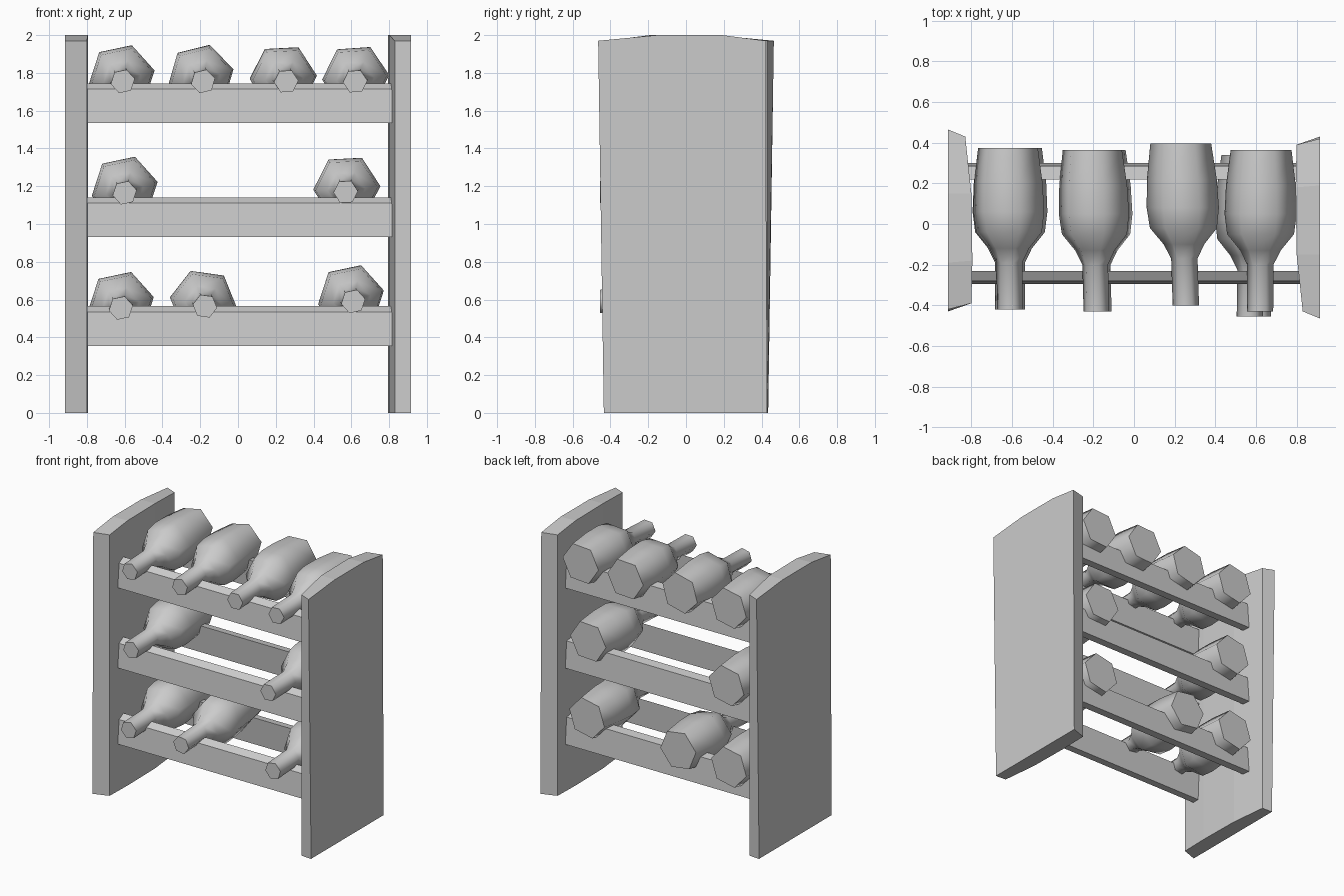
import bpy, bmesh
from math import cos, sin, pi, radians
from mathutils import Vector

if "Cube" in bpy.data.objects:
    bpy.data.objects.remove(bpy.data.objects["Cube"])


def make_object(name, verts, faces, smooth=None):
    mesh = bpy.data.meshes.new(name)
    bm = bmesh.new()
    vs = [bm.verts.new(v) for v in verts]
    for f in faces:
        bm.faces.new([vs[i] for i in f])
    bmesh.ops.recalc_face_normals(bm, faces=bm.faces)
    bm.to_mesh(mesh)
    bm.free()
    ob = bpy.data.objects.new(name, mesh)
    bpy.context.collection.objects.link(ob)
    if smooth:
        bpy.ops.object.select_all(action='DESELECT')
        ob.select_set(True)
        bpy.context.view_layer.objects.active = ob
        bpy.ops.object.shade_smooth_by_angle(angle=radians(smooth))
    return ob


def loft(name, rings, smooth=None):
    """Skin equal-sized rings of points and cap both ends."""
    n = len(rings[0])
    verts = [p for r in rings for p in r]
    faces = [(k * n + i, k * n + (i + 1) % n, (k + 1) * n + (i + 1) % n, (k + 1) * n + i)
             for k in range(len(rings) - 1) for i in range(n)]
    last = (len(rings) - 1) * n
    faces += [tuple(range(n)), tuple(range(last, last + n))]
    return make_object(name, verts, faces, smooth)


# Side panels: slightly bowed boards with an arched top, left is right turned 180 degrees
# columns: inner x, inner y, outer x, top outer y, bottom outer y, top z
columns = [(0.83, -0.43, 0.915, -0.465, -0.435, 1.97),
           (0.80, -0.15, 0.915, -0.15, -0.15, 2.0),
           (0.795, 0.18, 0.915, 0.19, 0.19, 2.0),
           (0.80, 0.39, 0.915, 0.42, 0.43, 1.97)]
for name, s in (("right_side_panel", 1), ("left_side_panel", -1)):
    rings = [[(s * xi, s * yi, 0), (s * xo, s * yb, 0), (s * xo, s * yt, zt), (s * xi, s * yi, zt)]
             for xi, yi, xo, yt, yb, zt in columns]
    loft(name, rings)

# Cross rails, front and back on each shelf; sections are (y, z below the rail top)
sections = {"front_rail": [(-0.23, 0), (-0.28, -0.03), (-0.295, -0.21), (-0.24, -0.21)],
            "back_rail": [(0.22, 0), (0.285, -0.01), (0.30, -0.21), (0.24, -0.21)]}
levels = [0.565, 1.14, 1.745]
for level, z in enumerate(levels):
    for name, sec in sections.items():
        loft(f"{name}_{level + 1}", [[(x, y, z + dz) for y, dz in sec] for x in (-0.82, 0.82)])

# Bottles: six-sided, lying with the neck to the front and dipping slightly
profile = [(0.375, 0.15), (0.20, 0.172), (0.06, 0.178), (-0.04, 0.165),
           (-0.12, 0.10), (-0.19, 0.065), (-0.42, 0.065)]


def bottle(name, x_body, x_neck, z, roll, shift=0.0):
    rings = []
    for y, r in profile:
        t = (0.375 - y) / 0.795
        cx = x_body + (x_neck - x_body) * t
        cz = z + 0.045 * (1 - t) + 0.01 * t
        rings.append([Vector((cx + r * cos(a), y + shift, cz + r * sin(a)))
                      for a in (radians(roll) + i * pi / 3 for i in range(6))])
    loft(name, rings, smooth=62)


# level, body x, neck x, height offset, roll, y shift
bottles = [(2, -0.62, -0.61, 0.0, 12, 0), (2, -0.205, -0.185, 0.0, 14, -0.01),
           (2, 0.23, 0.255, 0.0, 3, 0.02), (2, 0.625, 0.62, 0.0, 4, -0.01),
           (1, -0.60, -0.60, 0.015, 12, 0), (1, 0.58, 0.57, 0.02, 3, -0.035),
           (0, -0.62, -0.62, -0.02, 12, 0), (0, -0.19, -0.175, -0.01, -8, -0.01),
           (0, 0.59, 0.61, 0.015, 12, -0.035)]
for i, (level, xb, xn, dz, roll, shift) in enumerate(bottles):
    bottle(f"bottle_{i + 1}", xb, xn, levels[level] + dz, roll, shift)
